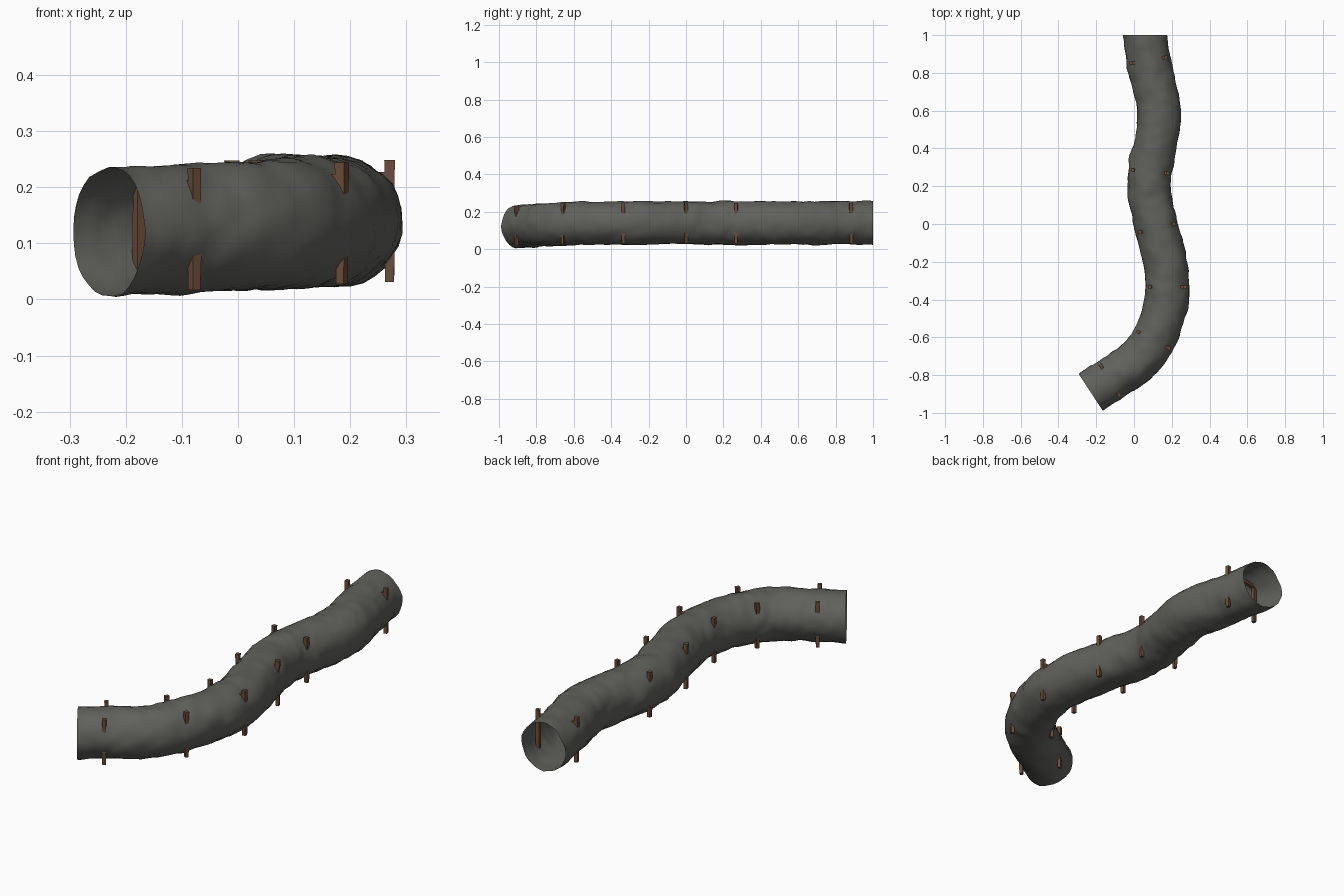
import bpy, bmesh, math, random
from mathutils import Vector, noise

if "Cube" in bpy.data.objects:
    bpy.data.objects.remove(bpy.data.objects["Cube"])

random.seed(4)

def material(name, rgb):
    m = bpy.data.materials.new(name)
    m.diffuse_color = (*rgb, 1)
    m.use_nodes = True
    m.node_tree.nodes["Principled BSDF"].inputs["Base Color"].default_value = m.diffuse_color
    return m

rock = material("grey rock", (0.118, 0.118, 0.108))
wood = material("brown timber", (0.15, 0.075, 0.042))

# Tunnel centre line (x, y, z)
path = [Vector(p) for p in [
    (-0.23, -0.89, 0.122), (-0.10, -0.81, 0.127), (0.03, -0.715, 0.132),
    (0.115, -0.59, 0.137), (0.17, -0.42, 0.14), (0.172, -0.24, 0.14),
    (0.125, -0.04, 0.14), (0.085, 0.14, 0.14), (0.087, 0.29, 0.14),
    (0.12, 0.46, 0.14), (0.13, 0.62, 0.14), (0.09, 0.80, 0.14), (0.06, 1.0, 0.14)]]
pts = [path[0] - Vector((0.13, 0.085, 0))] + path + [path[-1] + Vector((0, 0.2, 0))]

def sample(t):
    """Catmull-Rom point and flat tangent for t in 0..1."""
    f = t * (len(path) - 1)
    i = min(int(f), len(path) - 2)
    u = f - i
    a, b, c, d = pts[i:i + 4]
    p = 0.5 * (2*b + (c - a)*u + (2*a - 5*b + 4*c - d)*u*u + (3*b - a - 3*c + d)*u**3)
    g = 0.5 * ((c - a) + 2*(2*a - 5*b + 4*c - d)*u + 3*(3*b - a - 3*c + d)*u*u)
    if t == 0:
        g = Vector((0.84, 0.55, 0))
    if t == 1:
        g = Vector((0, 1, 0))
    g.z = 0
    return p, g.normalized()

# Rough rock tube, open at both ends
RINGS, SIDES = 110, 32
bm = bmesh.new()
rings = []
for r in range(RINGS + 1):
    t = r / RINGS
    p, g = sample(t)
    side = Vector((g.y, -g.x, 0))
    ring = []
    for s in range(SIDES):
        a = 2 * math.pi * s / SIDES
        out = side * math.cos(a) + Vector((0, 0, math.sin(a)))
        q = p + out * 0.115
        rad = 0.116 + 0.007 * noise.noise(q * 11) + 0.005 * noise.noise(q * 26)
        v = p + out * rad
        if 0 < r < RINGS:
            v += g * 0.006 * noise.noise(q * 20 + Vector((5, 3, 1)))
        v.z = max(v.z, 0.0)
        ring.append(bm.verts.new(v))
    rings.append(ring)
for r in range(RINGS):
    for s in range(SIDES):
        n = (s + 1) % SIDES
        bm.faces.new((rings[r][s], rings[r][n], rings[r + 1][n], rings[r + 1][s]))
bmesh.ops.recalc_face_normals(bm, faces=bm.faces)
me = bpy.data.meshes.new("tunnel_wall")
bm.to_mesh(me)
bm.free()
me.materials.append(rock)
for f in me.polygons:
    f.use_smooth = True
tunnel = bpy.data.objects.new("tunnel_wall", me)
bpy.context.collection.objects.link(tunnel)

def timber(name, a, b, w, forward):
    """Slightly tapered rough beam from a to b."""
    axis = (b - a).normalized()
    u = forward
    v = axis.cross(u).normalized()
    bm = bmesh.new()
    rows = []
    for k, scale in ((0, 0.92), (0.35, 1.06), (0.7, 0.96), (1, 1.08)):
        c = a.lerp(b, k)
        rows.append([bm.verts.new(c + (u * x + v * y) * w * 0.5 * scale * random.uniform(0.94, 1.06))
                     for x, y in ((1, 1), (-1, 1), (-1, -1), (1, -1))])
    for lo, hi in zip(rows, rows[1:]):
        for k in range(4):
            n = (k + 1) % 4
            bm.faces.new((lo[k], lo[n], hi[n], hi[k]))
    bm.faces.new(rows[0])
    bm.faces.new(rows[-1])
    bmesh.ops.recalc_face_normals(bm, faces=bm.faces)
    me = bpy.data.meshes.new(name)
    bm.to_mesh(me)
    bm.free()
    me.materials.append(wood)
    bpy.context.collection.objects.link(bpy.data.objects.new(name, me))

# Timber frames: two posts and a cross beam, poking through the rock
for i, t in enumerate((0.066, 0.236, 0.374, 0.508, 0.66, 0.945), 1):
    p, g = sample(t)
    side = Vector((g.y, -g.x, 0))
    up = Vector((0, 0, 1))
    for label, sgn in (("left", -1), ("right", 1)):
        c = p + side * sgn * 0.093
        timber(f"{label}_post_{i}", c - up * 0.109, c + up * 0.108, 0.017, g)
    timber(f"cross_beam_{i}", p - side * 0.092 + up * 0.078,
           p + side * 0.092 + up * 0.078, 0.016, g)
